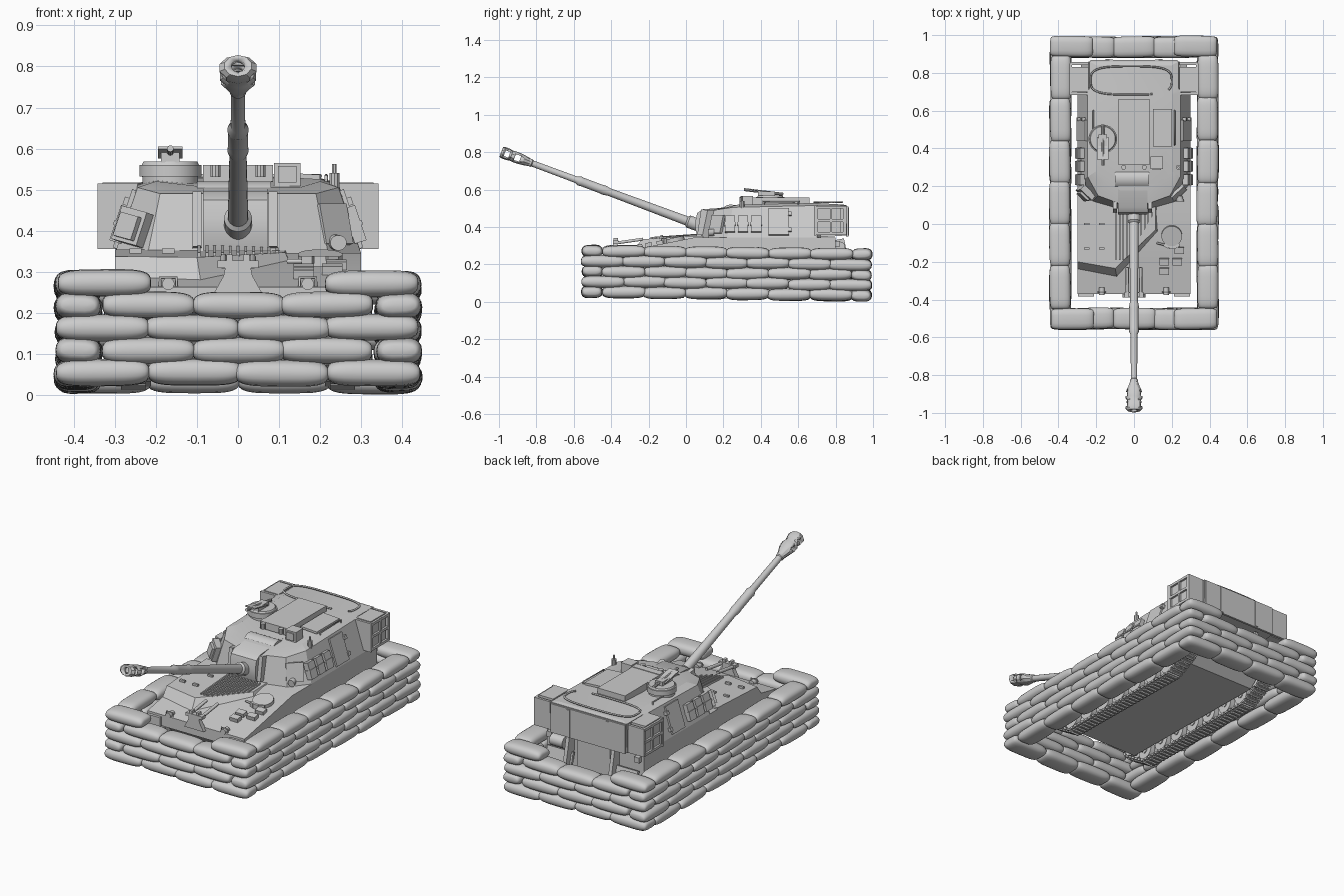
import bpy, bmesh, math, random
from mathutils import Vector
from mathutils.geometry import convex_hull_2d

if "Cube" in bpy.data.objects:
    bpy.data.objects.remove(bpy.data.objects["Cube"])
random.seed(4)

# ---------- helpers ----------
def mesh(name, verts, faces, angle=30):
    me = bpy.data.meshes.new(name)
    me.from_pydata([tuple(v) for v in verts], [], faces)
    bm = bmesh.new(); bm.from_mesh(me)
    bmesh.ops.recalc_face_normals(bm, faces=bm.faces)
    bm.to_mesh(me); bm.free()
    me.polygons.foreach_set("use_smooth", [True] * len(me.polygons))
    me.set_sharp_from_angle(angle=math.radians(angle))
    ob = bpy.data.objects.new(name, me)
    bpy.context.collection.objects.link(ob)
    return ob

def loft(name, rings, angle=30):
    n = len(rings[0]); v = [p for r in rings for p in r]; f = []
    for k in range(len(rings) - 1):
        for i in range(n):
            j = (i + 1) % n
            f.append((k*n + i, k*n + j, (k+1)*n + j, (k+1)*n + i))
    f += [tuple(range(n)), tuple(range((len(rings)-1)*n, len(rings)*n))]
    return mesh(name, v, f, angle)

def prism(name, prof, x0, x1):
    return loft(name, [[(x, y, z) for y, z in prof] for x in (x0, x1)])

def box(name, c, s, rot=(0, 0, 0)):
    x, y, z = (k / 2 for k in s)
    ob = loft(name, [[(-x, -y, h), (x, -y, h), (x, y, h), (-x, y, h)] for h in (-z, z)])
    ob.location, ob.rotation_euler = c, rot
    return ob

def lathe(name, o, d, prof, n=20):
    """prof: (distance, half width[, half height]) along direction d"""
    d = Vector(d).normalized()
    a = Vector((1, 0, 0)) if abs(d.x) < .9 else Vector((0, 1, 0))
    b = d.cross(a)
    return loft(name, [[Vector(o) + d*p[0] + a*p[1]*math.cos(t) + b*p[-1]*math.sin(t)
                for t in [2*math.pi*(i + .5)/n for i in range(n)]] for p in prof])

def cyl(name, p, q, r, n=16):
    d = Vector(q) - Vector(p)
    return lathe(name, p, d, [(0, r), (d.length, r)], n)

def wire(name, pts, r):
    cu = bpy.data.curves.new(name, 'CURVE'); cu.dimensions = '3D'
    cu.bevel_depth, cu.bevel_resolution = r, 1
    s = cu.splines.new('POLY'); s.points.add(len(pts) - 1)
    for p, c in zip(s.points, pts): p.co = (*c, 1)
    bpy.context.collection.objects.link(bpy.data.objects.new(name, cu))

# ---------- sandbag wall ----------
def sp(t, e): return math.copysign(abs(t)**e, t)
rings = []
for i in range(17):
    th = math.radians(.5 + 179*i/16)
    rings.append([(sp(math.cos(th), .5)/2, sp(math.cos(p), .55)*math.sin(th)**.2/2,
                   sp(math.sin(p), .9)*math.sin(th)**.6/2) for p in [math.tau*k/18 for k in range(18)]])
bag_mesh = loft("sandbag", rings, 80)
bag_data = bag_mesh.data
bpy.data.objects.remove(bag_mesh)

def bag(x, y, layer, length, along_y):
    ob = bpy.data.objects.new("sandbag", bag_data)
    bpy.context.collection.objects.link(ob)
    r = random.uniform
    ob.location = (x + r(-.004, .004), y + r(-.004, .004), .054 + .0545*layer - .02*(y + .5)/1.5 + r(-.002, .002))
    ob.scale = (length*1.04, .112, .066)
    ob.rotation_euler = (r(-.05, .05), r(-.015, .015), r(-.02, .02) + (math.pi/2 if along_y else 0))

for layer in range(5):
    odd = layer % 2
    nx, hx = (3, .325) if odd else (4, .437)
    ny, y0, y1 = (7, -.555, .99) if odd else (6, -.445, .885)
    for y in (-.502, .938):
        for i in range(nx):
            if layer == 4 and i in (1, 2): continue      # open middle of the top course
            bag(-hx + (i + .5)*2*hx/nx, y, layer, 2*hx/nx, False)
    for x in (-.39, .39):
        for i in range(ny):
            bag(x, y0 + (i + .5)*(y1 - y0)/ny, layer, (y1 - y0)/ny, True)

# ---------- hull ----------
prism("lower_hull", [(-.36, .22), (-.24, .085), (.72, .07), (.8, .14), (.8, .25), (-.36, .25)], -.205, .205)
prism("upper_hull", [(-.37, .2), (-.37, .262), (-.2, .295), (.05, .345), (.8, .345), (.8, .19), (-.3, .19)], -.3, .3)
loft("engine_deck", [[(-.3, -.25, .27), (-.09, -.285, .27), (.15, -.06, .27), (.15, .15, .27), (-.3, .15, .27)],
                     [(-.3, -.2, .337), (-.1, -.235, .335), (.115, -.03, .347), (.115, .15, .354), (-.3, .15, .354)]])
for i in range(11):
    x = -.095 + .019*i
    ya = -.19 if x < -.05 else -.19 + (x + .05)*.98
    box("grille_slat", (x, (ya + .06)/2, .349), (.007, .06 - ya, .012), (.07, 0, 0))
for x in (-.25, -.17):
    for y in (-.13, 0): box("deck_handle", (x, y, .35), (.03, .012, .012))
cyl("driver_hatch", (.2, -.06, .32), (.2, -.065, .342), .055, 20)
for a in (-.5, 0, .5):
    box("driver_periscope", (.2 + .06*math.sin(a), -.06 - .065*math.cos(a), .325), (.03, .015, .025), (0, 0, a))
for x, y in ((.16, -.2), (.23, -.2), (.16, -.25), (.24, -.14)):
    box("glacis_box", (x, y, .305 + .18*(y + .2)), (.05, .035, .022), (.19, 0, 0))
wire("tow_cable", [(.12, -.1, .325), (.16, -.11, .325), (.2, -.09, .33), (.23, -.1, .325)], .006)
for x in (-.17, .17):
    cyl("headlight", (x, -.375, .27), (x, -.335, .27), .015)
    wire("headlight_guard", [(x - .02, -.36, .25), (x - .02, -.36, .285), (x + .02, -.36, .285), (x + .02, -.36, .25)], .004)
    box("front_mudguard", (x*1.5, -.36, .225), (.085, .05, .05))
# travel lock for the gun
loft("travel_lock_base", [[(s*w, y, z) for s, y in ((-1, -.39), (1, -.39), (1, -.365), (-1, -.365))]
     for w, z in ((.06, .245), (.035, .29), (.03, .315))])
box("travel_lock_head", (0, -.375, .318), (.1, .03, .018))
for x in (-.035, .035):
    wire("travel_lock_arm", [(x, -.37, .315), (x, -.23, .335)], .009)
    box("travel_lock_claw", (x*.6, -.375, .333), (.015, .025, .018))
# rear door, spades and fittings
box("rear_door", (0, .805, .25), (.2, .02, .16))
cyl("rear_drum", (.17, .82, .29), (.25, .82, .29), .032)
for s in (-1, 1):
    box("spade_arm", (s*.14, .83, .26), (.02, .06, .15), (.2, 0, 0))
    box("spade_plate", (s*.2, .83, .2), (.16, .015, .1), (.25, 0, 0))
    box("rear_lamp", (s*.27, .81, .31), (.03, .025, .03))

# ---------- running gear (sits slightly nose-up, like the wall) ----------
def lift(y): return .018 - .014*y
wheels = [(-.17 + .79*i/6, .073, .056) for i in range(7)]
circles = [(y, z + lift(y), r) for y, z, r in [(-.28, .15, .062)] + wheels + [(.73, .13, .058)]]
pts = [(y + r*math.cos(a), z + r*math.sin(a)) for y, z, r in circles for a in [math.tau*k/40 for k in range(40)]]
loop = [Vector(pts[i]) for i in convex_hull_2d(pts)]
seg = [(a, b, (b - a).length) for a, b in zip(loop, loop[1:] + loop[:1])]
total = sum(s[2] for s in seg); N = 84
for s in (-1, 1):
    X = s*.255
    for k in range(N):
        d = total*k/N
        for a, b, l in seg:
            if d <= l: break
            d -= l
        p = a.lerp(b, d/l); ang = math.atan2(b.y - a.y, b.x - a.x)
        box("track_link", (X, p.x, p.y), (.085, .021, .012), (ang, 0, 0))
        box("track_pad", (X, p.x + .007*math.sin(ang), p.y - .007*math.cos(ang)), (.06, .012, .014), (ang, 0, 0))
    for y, z, r in circles:
        for o in (-.023, .023):
            cyl("road_wheel", (X + o - .014, y, z), (X + o + .014, y, z), r - .006, 20)
        cyl("wheel_hub", (X - .045, y, z), (X + .042, y, z), .018, 12)
        if z < .12:
            wire("suspension_arm", [(s*.205, y - .06, z + .025), (s*.212, y, z)], .012)

# ---------- turret ----------
def ring(half): return half + [(-x, y, z) for x, y, z in reversed(half)]
loft("turret_body", [
    ring([(.08, .08, .345), (.22, .12, .345), (.3, .22, .345), (.3, .7, .345), (.24, .72, .345), (.24, .86, .355)]),
    ring([(.08, .11, .49), (.19, .15, .49), (.245, .25, .505), (.245, .7, .515), (.235, .72, .515), (.235, .86, .515)]),
    ring([(.07, .2, .505), (.15, .22, .505), (.2, .28, .52), (.2, .68, .528), (.2, .7, .528), (.2, .84, .52)])], 15)
cyl("turret_ring", (0, .4, .33), (0, .4, .348), .28, 40)
prism("mantlet", [(.06, .352), (.05, .39), (.05, .43), (.06, .475), (.09, .495), (.3, .51), (.3, .352)], -.085, .072)
cyl("trunnion_drum", (-.1, .24, .46), (.08, .24, .46), .06, 28)
for x in (-.1, .085): box("mantlet_cheek", (x, .125, .42), (.022, .11, .135), (-.15, 0, 0))
box("roof_ridge", (0, .49, .538), (.17, .34, .038))
box("roof_crossbar", (0, .335, .54), (.17, .04, .04))
for x in (-.055, .055): cyl("roof_lifting_eye", (x, .3, .53), (x, .3, .56), .013, 10)
box("sight_housing", (.12, .325, .535), (.065, .065, .06))
box("sight_window", (.12, .29, .537), (.045, .01, .04))
box("roof_hatch", (.15, .51, .533), (.1, .2, .012), (0, .06, 0))
# commander cupola with folded weapon mount
lathe("cupola", (-.165, .45, .51), (0, 0, 1), [(0, .068), (.022, .068), (.022, .076), (.05, .076), (.05, .07), (.058, .066)], 28)
box("weapon_cradle", (-.165, .43, .578), (.045, .09, .025))
cyl("weapon_barrel", (-.165, .52, .575), (-.165, .31, .6), .008, 10)
box("weapon_shield", (-.165, .4, .59), (.06, .12, .006), (-.2, 0, 0))
cyl("antenna_base", (.235, .3, .49), (.235, .3, .54), .013, 10)
cyl("antenna_stub", (.235, .3, .54), (.235, .3, .562), .006, 8)
# wire hoop on the bustle roof
wire("bustle_hoop", [(-.015 + .215*sp(math.cos(a), .6), .76 + .075*sp(math.sin(a), .6), .533)
     for a in [math.radians(-70 - 320*k/36) for k in range(37)]], .005)
for s in (-1, 1):
    # side stowage bins at the rear corners
    box("side_bin", (s*.285, .765, .44), (.09, .13, .155))
    box("side_bin_back", (s*.29, .85, .435), (.1, .014, .155))
    box("side_bin_front", (s*.292, .69, .435), (.1, .012, .16))
    for z in (.365, .435, .505): box("bin_rail", (s*.334, .77, z), (.014, .16, .014))
    for y in (.7, .775, .845): box("bin_post", (s*.334, y, .435), (.012, .012, .155))
    # canisters, door and front cheeks
    for y in (.235, .305, .375):
        box("side_canister", (s*.285, y, .415), (.03, .055, .09), (0, -s*.32, 0))
        box("canister_strap", (s*.287, y, .415), (.034, .06, .012), (0, -s*.32, 0))
    box("side_door", (s*.276, .495, .428), (.012, .11, .15), (0, -s*.32, 0))
    for z in (.385, .47): box("door_hinge", (s*(.395 - .27*z), .555, z), (.022, .02, .02), (0, -s*.32, 0))
    box("bustle_bracket", (s*.12, .865, .43), (.02, .014, .15))
    wire("roof_handrail", [(s*.215, .42, .52), (s*.215, .42, .532), (s*.215, .6, .535), (s*.215, .6, .52)], .004)
box("front_stowage", (-.255, .165, .408), (.085, .035, .085), (-.25, .2, -.75))
box("front_stowage_lid", (-.265, .152, .408), (.06, .03, .06), (-.25, .2, -.75))
box("cheek_plate", (.235, .165, .415), (.09, .016, .1), (-.25, 0, .75))
cyl("vision_port", (.235, .15, .372), (.245, .12, .37), .02)
box("bustle_plate", (0, .862, .43), (.46, .012, .16))

# ---------- gun ----------
TILT = math.radians(20.4)
O, D = Vector((0, .06, .412)), Vector((0, -math.cos(TILT), math.sin(TILT)))
lathe("gun_barrel", O, D, [(-.1, .034), (.05, .034), (.06, .025), (.5, .021), (.53, .026), (.55, .024), (.655, .024),
      (.67, .026), (.69, .018), (.94, .017), (.945, .021), (.97, .021)], 24)
brake = lathe("muzzle_brake", O, D, [(.95, .02, .02), (.985, .032, .026), (1.02, .048, .03), (1.045, .046, .03),
      (1.06, .036, .028), (1.08, .047, .032), (1.105, .047, .032), (1.118, .034, .028)], 10)
cutters = [box("slot_cutter", O + D*t, (.2, w, .032), (-TILT, 0, 0)) for t, w in ((1.025, .03), (1.085, .026))]
cutters.append(cyl("bore_cutter", O + D*.98, O + D*1.2, .016))
for c in cutters:
    c.hide_render = True; c.hide_set(True)
    m = brake.modifiers.new("cut", 'BOOLEAN')
    m.operation, m.object, m.solver = 'DIFFERENCE', c, 'EXACT'
